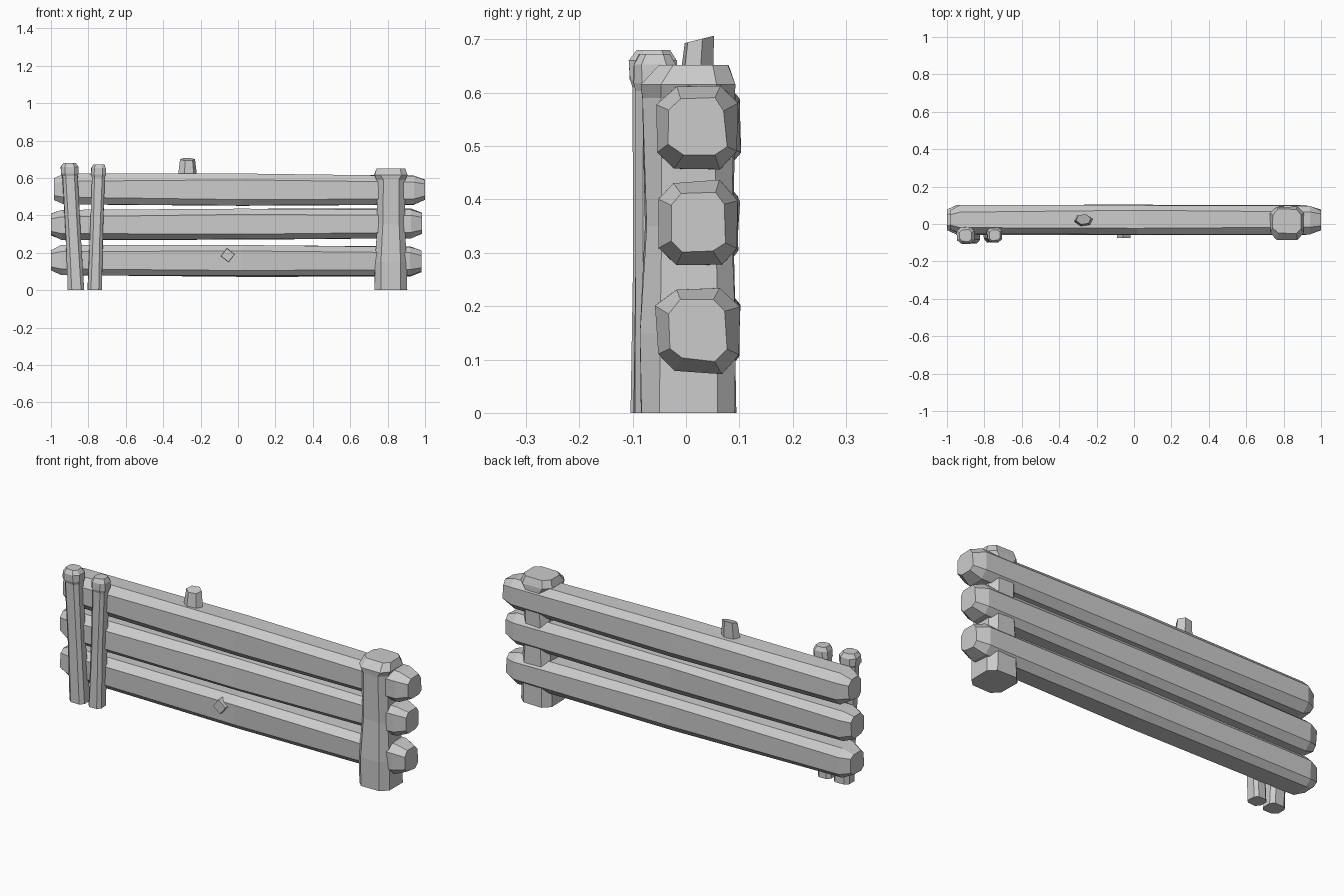
import bpy, bmesh, math, random
from mathutils import Vector

random.seed(4)
if "Cube" in bpy.data.objects:
    bpy.data.objects.remove(bpy.data.objects["Cube"], do_unlink=True)

wood = bpy.data.materials.new("pale_grey")
wood.use_nodes = True
GREY = (0.6, 0.6, 0.6, 1)
wood.diffuse_color = GREY
wood.node_tree.nodes["Principled BSDF"].inputs["Base Color"].default_value = GREY

# Each axis maps (across, other across, along) to world coordinates
AXES = {
    "x": lambda u, v, w: Vector((w, u, v)),
    "z": lambda u, v, w: Vector((u, v, w)),
    "front": lambda u, v, w: Vector((u, -w, v)),
}


def chamfered(ru, rv, c):
    """Rectangle outline with its four corners cut off."""
    return [(ru, c - rv), (ru, rv - c), (ru - c, rv), (c - ru, rv),
            (-ru, rv - c), (-ru, c - rv), (c - ru, -rv), (ru - c, -rv)]


def ngon(ru, rv, sides, turn):
    angles = [turn + math.tau * i / sides for i in range(sides)]
    return [(ru * math.cos(a), rv * math.sin(a)) for a in angles]


def loft(name, axis, rings, jitter=0.0):
    """Skin rings given as (along, centre u, centre v, outline), capping both ends."""
    bm = bmesh.new()
    loops = []
    for w, cu, cv, outline in rings:
        loops.append([bm.verts.new(AXES[axis](
            cu + u + random.uniform(-jitter, jitter),
            cv + v + random.uniform(-jitter, jitter), w)) for u, v in outline])
    n = len(loops[0])
    for a, b in zip(loops, loops[1:]):
        for i in range(n):
            j = (i + 1) % n
            bm.faces.new((a[i], a[j], b[j], b[i]))
    bm.faces.new(loops[0])
    bm.faces.new(loops[-1])
    bmesh.ops.recalc_face_normals(bm, faces=bm.faces)
    mesh = bpy.data.meshes.new(name)
    bm.to_mesh(mesh)
    bm.free()
    mesh.materials.append(wood)
    obj = bpy.data.objects.new(name, mesh)
    bpy.context.collection.objects.link(obj)
    return obj


# Three horizontal logs with bevelled ends
def log(name, x0, x1, z, tilt):
    y = 0.022
    end = chamfered(0.052, 0.055, 0.022)
    full = chamfered(0.077, 0.079, 0.034)
    mid = chamfered(0.078, 0.083, 0.03)
    loft(name, "x", [
        (x0, y, z - tilt, end),
        (x0 + 0.055, y, z - tilt, full),
        (0.02, y, z, mid),
        (x1 - 0.06, y, z + tilt, full),
        (x1, y, z + tilt, end)], 0.004)


log("top_rail", -0.985, 1.0, 0.538, -0.003)
log("middle_rail", -1.0, 0.985, 0.353, 0.002)
log("bottom_rail", -1.0, 0.98, 0.158, -0.003)

# Thick post with a narrow waist and flared foot
loft("thick_post", "z", [
    (0.0, 0.817, 0.004, chamfered(0.088, 0.089, 0.035)),
    (0.15, 0.817, 0.004, chamfered(0.086, 0.089, 0.035)),
    (0.35, 0.818, 0.006, chamfered(0.072, 0.081, 0.03)),
    (0.59, 0.818, 0.004, chamfered(0.076, 0.087, 0.035)),
    (0.615, 0.818, 0.004, chamfered(0.09, 0.088, 0.035)),
    (0.652, 0.818, 0.014, chamfered(0.076, 0.064, 0.028))], 0.002)


# Two thin front stakes, slightly leaning
def stake(name, x_foot, x_top, y, r, depth, height):
    def at(z, s=1.0):
        x = x_foot + (x_top - x_foot) * z / height
        return (z, x, y, chamfered(r * s, depth * s, r * 0.45 * s))
    loft(name, "z", [at(0), at(0.3, 0.92), at(height - 0.07, 0.92),
                     at(height - 0.055, 1.08), at(height - 0.02, 1.06),
                     at(height, 0.75)], 0.002)


stake("outer_stake", -0.865, -0.902, -0.062, 0.044, 0.041, 0.68)
stake("inner_stake", -0.767, -0.744, -0.060, 0.037, 0.037, 0.673)

# Branch stub on the top rail, cut at a slant
stub = loft("top_branch_stub", "z", [
    (0.60, -0.27, 0.018, ngon(0.053, 0.034, 6, 0.2)),
    (0.70, -0.27, 0.025, ngon(0.041, 0.029, 6, 0.2))])
for v in stub.data.vertices:
    if v.co.z > 0.65:
        v.co.z += (v.co.y - 0.025) * 0.25

# Square branch stub on the front of the bottom rail
loft("front_branch_stub", "front", [
    (0.03, -0.055, 0.187, ngon(0.040, 0.040, 4, 0.12)),
    (0.075, -0.055, 0.187, ngon(0.036, 0.036, 4, 0.12))])
